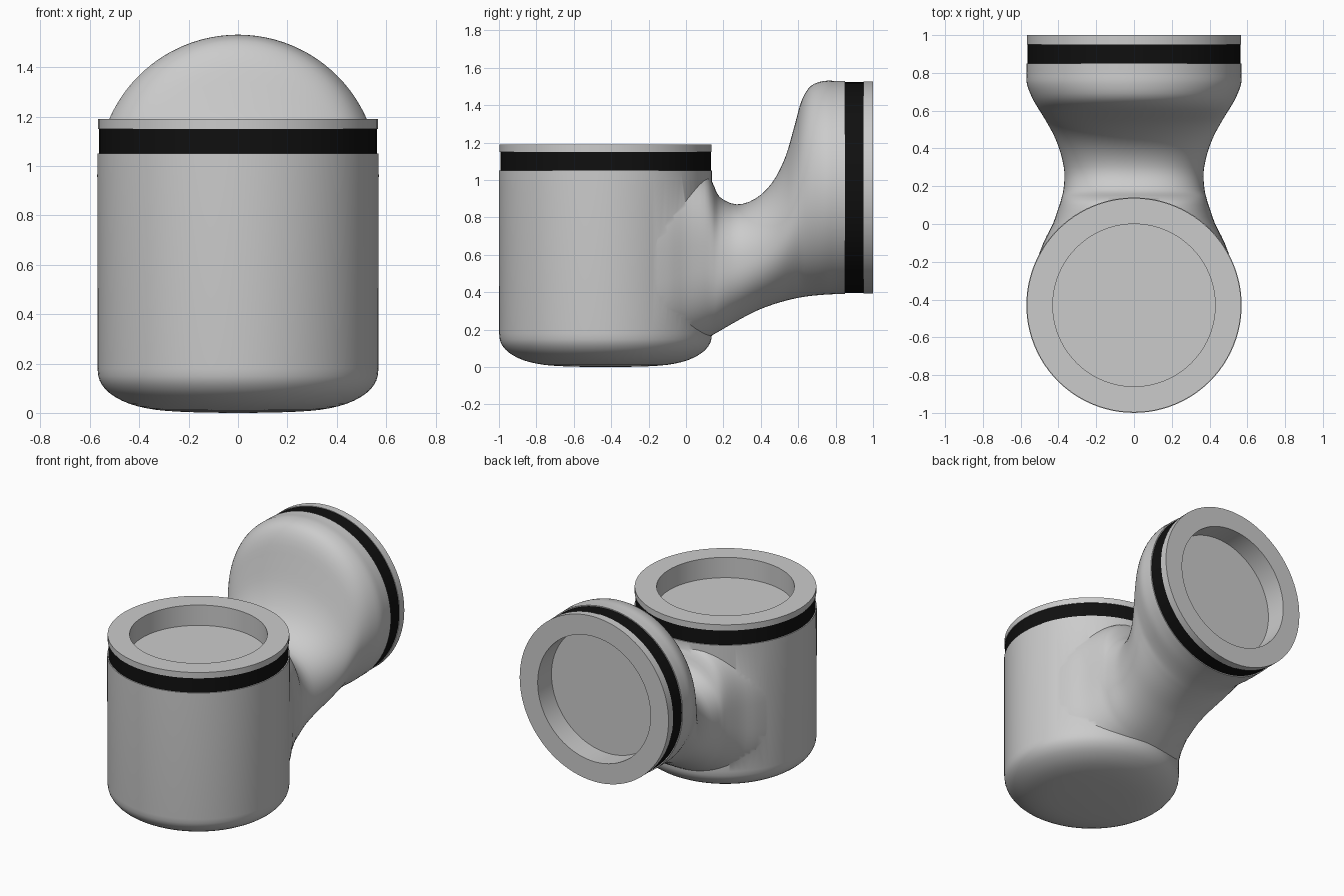
import bpy, bmesh
from math import sin, cos, pi, copysign
from mathutils import Vector

if "Cube" in bpy.data.objects:
    bpy.data.objects.remove(bpy.data.objects["Cube"])

SEG = 96


def finish(name, bm):
    bmesh.ops.recalc_face_normals(bm, faces=bm.faces)
    me = bpy.data.meshes.new(name)
    bm.to_mesh(me)
    bm.free()
    ob = bpy.data.objects.new(name, me)
    bpy.context.collection.objects.link(ob)
    return ob


def smooth(ob):
    bpy.ops.object.select_all(action='DESELECT')
    ob.select_set(True)
    bpy.context.view_layer.objects.active = ob
    bpy.ops.object.shade_smooth_by_angle(angle=0.6)


def loft(name, rings, closed=False):
    """Skin a list of point rings; cap the ends, or join last to first."""
    bm = bmesh.new()
    loops = [[bm.verts.new(p) for p in r] for r in rings]
    pairs = list(zip(loops, loops[1:]))
    if closed:
        pairs.append((loops[-1], loops[0]))
    else:
        bm.faces.new(loops[0])
        bm.faces.new(loops[-1])
    for a, b in pairs:
        for i in range(len(a)):
            j = (i + 1) % len(a)
            bm.faces.new((a[i], a[j], b[j], b[i]))
    return finish(name, bm)


def lathe(name, profile, closed=False):
    return loft(name, [[(r * cos(2 * pi * i / SEG), r * sin(2 * pi * i / SEG), z)
                        for i in range(SEG)] for r, z in profile], closed)


def spline(rows, steps):
    """Catmull-Rom through rows of numbers."""
    rows = [Vector(r) for r in rows]
    out = []
    for i in range(len(rows) - 1):
        p0, p1, p2 = rows[max(i - 1, 0)], rows[i], rows[i + 1]
        p3 = rows[min(i + 2, len(rows) - 1)]
        for k in range(steps):
            t = k / steps
            out.append(0.5 * (2 * p1 + (p2 - p0) * t + (2 * p0 - 5 * p1 + 4 * p2 - p3) * t * t
                              + (3 * p1 - p0 - 3 * p2 + p3) * t ** 3))
    return out + [rows[-1]]


# Upright housing with a softly rounded foot
foot = spline([(0.2, 0.003), (0.33, 0.012), (0.44, 0.037), (0.52, 0.08),
               (0.56, 0.13), (0.569, 0.18)], 3)
body = lathe("housing", [(0.05, 0)] + [tuple(p) for p in foot] + [(0.57, 1.05)])
body.location = (0, -0.43, 0)

# Waisted neck flaring into the rear collar: y, half width, bottom, top, squareness
sections = [
    (-0.25, 0.535, 0.025, 1.035, 3.4), (-0.1, 0.48, 0.062, 1.035, 3.1),
    (0.0, 0.43, 0.10, 1.035, 2.9), (0.1, 0.395, 0.148, 1.03, 2.7),
    (0.14, 0.383, 0.17, 0.99, 2.6), (0.18, 0.374, 0.193, 0.91, 2.5),
    (0.27, 0.368, 0.245, 0.87, 2.3), (0.37, 0.387, 0.298, 0.90, 2.2),
    (0.46, 0.42, 0.333, 0.985, 2.1), (0.53, 0.457, 0.354, 1.12, 2.0),
    (0.58, 0.487, 0.366, 1.29, 2.0), (0.62, 0.512, 0.374, 1.43, 2.0),
    (0.67, 0.54, 0.381, 1.505, 2.0), (0.74, 0.567, 0.387, 1.53, 2.0),
    (0.80, 0.57, 0.39, 1.53, 2.0), (0.85, 0.57, 0.39, 1.53, 2.0)]


def section(y, w, lo, hi, n):
    pts = []
    for i in range(SEG):
        c, s = cos(2 * pi * i / SEG), sin(2 * pi * i / SEG)
        pts.append((w * copysign(abs(c) ** (2 / n), c), y,
                    (lo + hi) / 2 + (hi - lo) / 2 * copysign(abs(s) ** (2 / n), s)))
    return pts


neck = loft("neck", [section(*r) for r in spline(sections, 3)])

# Fuse neck into housing
mod = body.modifiers.new("fuse", 'BOOLEAN')
mod.operation = 'UNION'
mod.solver = 'EXACT'
mod.object = neck
bpy.context.view_layer.objects.active = body
bpy.ops.object.modifier_apply(modifier="fuse")
bpy.data.objects.remove(neck)
smooth(body)

# Open end collars with black seal bands
black = bpy.data.materials.new("black_seal")
black.diffuse_color = (0.005, 0.005, 0.005, 1)
black.use_nodes = True
black.node_tree.nodes["Principled BSDF"].inputs["Base Color"].default_value = black.diffuse_color


def end_cap(name, base, height, loc, tilt):
    collar = lathe(name + "_collar", [
        (0.43, base), (0.555, base), (0.555, base + 0.1), (0.567, base + 0.1),
        (0.567, base + height), (0.43, base + height)], True)
    seal = lathe(name + "_seal", [(0.55, base), (0.563, base),
                                  (0.563, base + 0.1), (0.55, base + 0.1)], True)
    seal.data.materials.append(black)
    for ob in (collar, seal):
        ob.location = loc
        ob.rotation_euler = (tilt, 0, 0)
        smooth(ob)


end_cap("top", 1.05, 0.14, (0, -0.43, 0), 0)
end_cap("rear", 0.85, 0.15, (0, 0, 0.96), -pi / 2)
